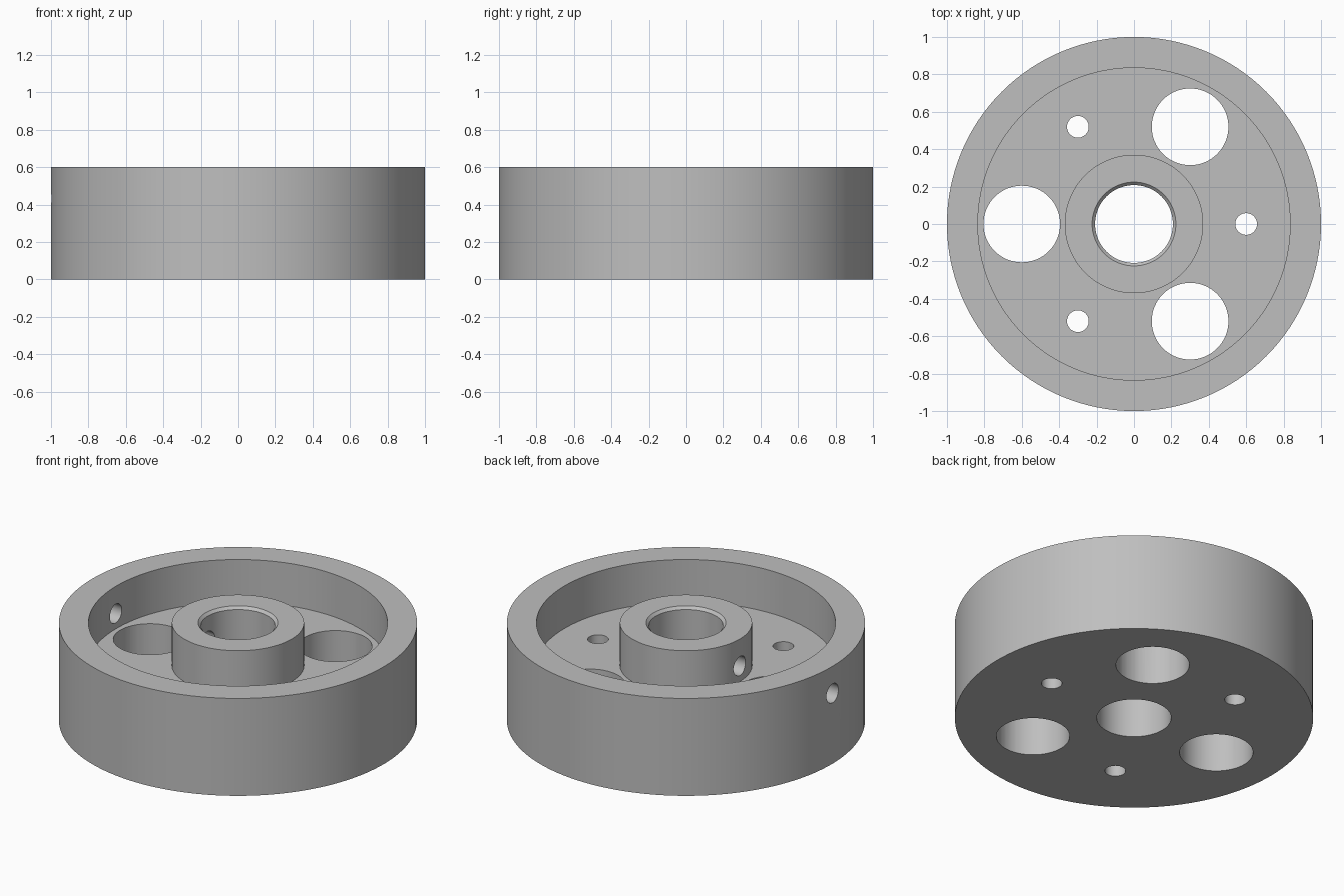
import bpy, bmesh
from math import radians, pi, cos, sin
from mathutils import Matrix, Vector

cube = bpy.data.objects.get("Cube")
if cube:
    bpy.data.objects.remove(cube, do_unlink=True)

# Main sizes
HEIGHT, WEB_TOP = 0.6, 0.338
RIM_OUT, RIM_IN = 1.0, 0.835
HUB, BORE, CHAMFER = 0.37, 0.208, 0.016
BOLT_CIRCLE, BIG_HOLE, SMALL_HOLE = 0.6, 0.205, 0.058
DRILL_Z = 0.433
SEGMENTS = 128

grey = bpy.data.materials.new("plain grey")
grey.use_nodes = True
colour = (0.52, 0.52, 0.52, 1)
grey.diffuse_color = colour
grey.node_tree.nodes["Principled BSDF"].inputs["Base Color"].default_value = colour


def add_object(name, bm):
    bmesh.ops.recalc_face_normals(bm, faces=bm.faces)
    mesh = bpy.data.meshes.new(name)
    bm.to_mesh(mesh)
    bm.free()
    obj = bpy.data.objects.new(name, mesh)
    obj.data.materials.append(grey)
    bpy.context.collection.objects.link(obj)
    return obj


def lathe(name, profile):
    """Spin a closed (radius, height) outline about the z axis."""
    bm = bmesh.new()
    verts = [bm.verts.new((r, 0, z)) for r, z in profile]
    edges = [bm.edges.new((a, b)) for a, b in zip(verts, verts[1:] + verts[:1])]
    bmesh.ops.spin(bm, geom=verts + edges, cent=(0, 0, 0), axis=(0, 0, 1),
                   angle=2 * pi, steps=SEGMENTS, use_merge=True)
    bmesh.ops.remove_doubles(bm, verts=bm.verts, dist=1e-5)
    return add_object(name, bm)


def add_drill(bm, radius, length, centre, turn=Matrix()):
    bmesh.ops.create_cone(bm, cap_ends=True, segments=64, radius1=radius,
                          radius2=radius, depth=length,
                          matrix=Matrix.Translation(centre) @ turn)


# Wheel: outer rim, recessed web and hub with a chamfered bore
wheel = lathe("wheel", [
    (BORE, 0), (RIM_OUT, 0), (RIM_OUT, HEIGHT), (RIM_IN, HEIGHT),
    (RIM_IN, WEB_TOP), (HUB, WEB_TOP), (HUB, HEIGHT),
    (BORE + CHAMFER, HEIGHT), (BORE, HEIGHT - CHAMFER)])

# Alternating small and large holes through the web
drills = bmesh.new()
for i in range(6):
    angle = radians(60 * i)
    centre = Vector((cos(angle), sin(angle), 0)) * BOLT_CIRCLE
    add_drill(drills, BIG_HOLE if i % 2 else SMALL_HOLE, 0.9, centre)
web_cutter = add_object("web_hole_cutter", drills)

# Set screw hole through one side of the rim and hub
drills = bmesh.new()
add_drill(drills, SMALL_HOLE, 1.1, Vector((-0.55, 0, DRILL_Z)),
          Matrix.Rotation(pi / 2, 4, 'Y'))
screw_cutter = add_object("set_screw_cutter", drills)

bpy.context.view_layer.objects.active = wheel
wheel.select_set(True)
for cutter in (web_cutter, screw_cutter):
    cutter.hide_render = True
    cut = wheel.modifiers.new(cutter.name, 'BOOLEAN')
    cut.operation, cut.solver, cut.object = 'DIFFERENCE', 'EXACT', cutter
    bpy.ops.object.modifier_apply(modifier=cut.name)
    bpy.data.objects.remove(cutter, do_unlink=True)

bpy.ops.object.select_all(action='DESELECT')
wheel.select_set(True)
bpy.ops.object.shade_smooth_by_angle(angle=radians(30))
